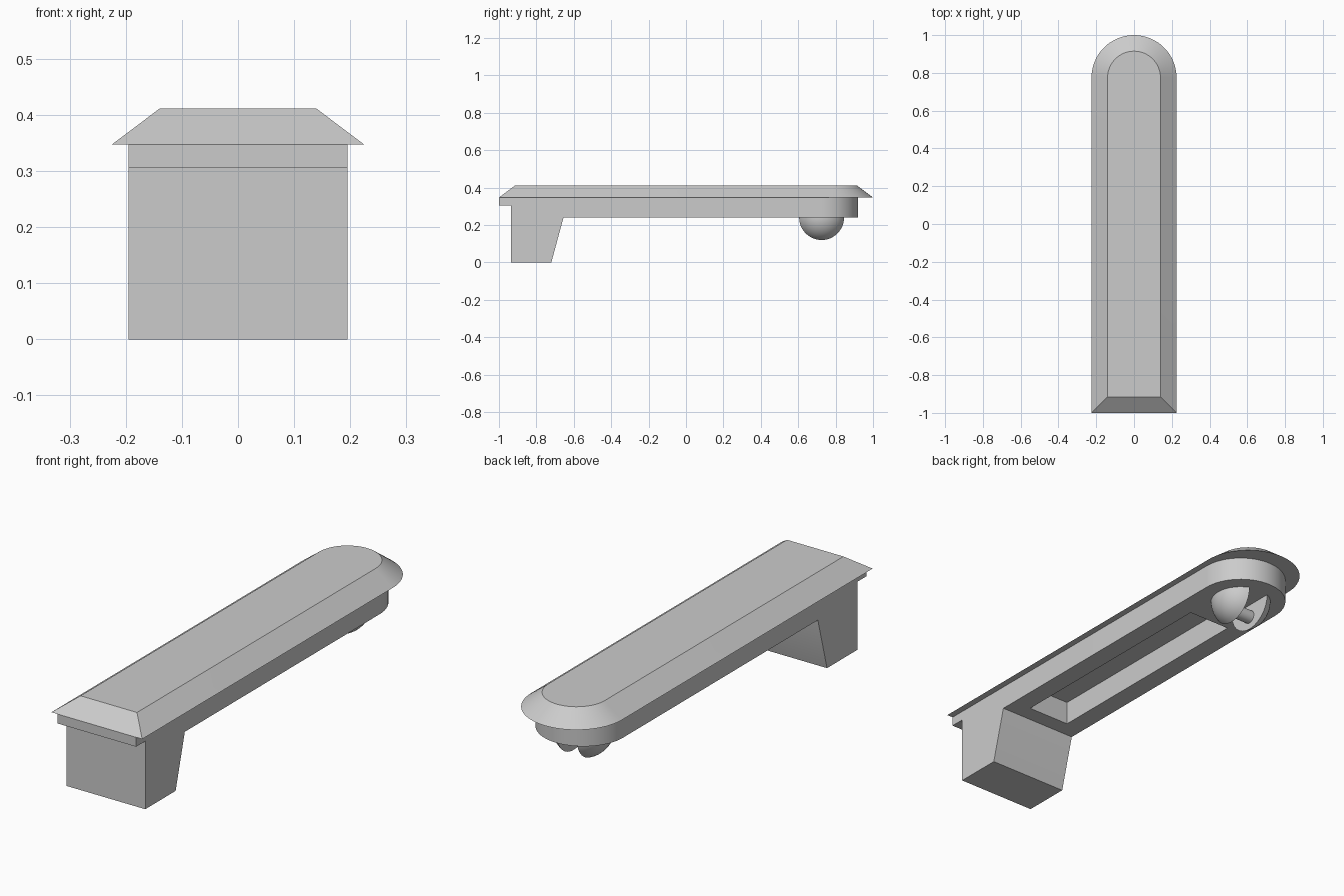
import bpy, bmesh, math
from mathutils import Vector, Matrix

old = bpy.data.objects.get("Cube")
if old:
    bpy.data.objects.remove(old)

grey = bpy.data.materials.new("plain_grey")
grey.use_nodes = True
grey.diffuse_color = (0.6, 0.6, 0.6, 1)
grey.node_tree.nodes["Principled BSDF"].inputs["Base Color"].default_value = (0.6, 0.6, 0.6, 1)

HALF = 0.195       # half width of the body
BELOW, ABOVE = 0.24, 0.347   # underside and top of the rail
BACK = 0.725       # centre of the rounded end


def finish(name, bm):
    bmesh.ops.recalc_face_normals(bm, faces=bm.faces)
    mesh = bpy.data.meshes.new(name)
    bm.to_mesh(mesh)
    bm.free()
    mesh.materials.append(grey)
    obj = bpy.data.objects.new(name, mesh)
    bpy.context.collection.objects.link(obj)
    bpy.ops.object.select_all(action="DESELECT")
    obj.select_set(True)
    bpy.context.view_layer.objects.active = obj
    bpy.ops.object.shade_smooth_by_angle(angle=math.radians(30))
    return obj


def tongue(half, front, centre, steps=32):
    """Plan outline: square front, half-round back."""
    arc = [(half * math.cos(math.pi * i / steps), centre + half * math.sin(math.pi * i / steps))
           for i in range(steps + 1)]
    return [(-half, front), (half, front)] + arc


def ring(bm, outline, z):
    return [bm.verts.new((x, y, z)) for x, y in outline]


def bridge(bm, a, b):
    for i in range(len(a)):
        j = (i + 1) % len(a)
        bm.faces.new((a[i], a[j], b[j], b[i]))


# Bevelled top cap
bm = bmesh.new()
low = ring(bm, tongue(0.225, -1.0, 0.775), ABOVE)
high = ring(bm, tongue(0.14, -0.915, 0.775), 0.411)
bridge(bm, low, high)
bm.faces.new(low)
bm.faces.new(high)
finish("top_cap", bm)

# Rail with a long pocket underneath, open up to the cap
bm = bmesh.new()
pocket = [(-0.105, -0.58), (0.105, -0.58), (0.105, 0.51), (-0.105, 0.51)]
edges = []
for outline in (tongue(HALF, -0.655, BACK), pocket):
    loop = ring(bm, outline, BELOW)
    edges += [bm.edges.new((loop[i - 1], loop[i])) for i in range(len(loop))]
bmesh.ops.triangle_fill(bm, use_beauty=True, edges=edges)
bmesh.ops.dissolve_limit(bm, angle_limit=0.01, verts=bm.verts, edges=bm.edges)
walls = bmesh.ops.extrude_face_region(bm, geom=list(bm.faces), use_keep_orig=True)
top = [g for g in walls["geom"] if isinstance(g, bmesh.types.BMVert)]
bmesh.ops.translate(bm, verts=top, vec=(0, 0, ABOVE - BELOW))
finish("rail", bm)

# Front foot with its small ledge, from a side profile
profile = [(-1, ABOVE), (-1, 0.305), (-0.935, 0.305), (-0.935, 0),
           (-0.72, 0), (-0.655, BELOW), (-0.655, ABOVE)]
bm = bmesh.new()
sides = [[bm.verts.new((x, y, z)) for y, z in profile] for x in (-HALF, HALF)]
bridge(bm, *sides)
for side in sides:
    bm.faces.new(side)
finish("front_foot", bm)

# Ball split into two halves, cut flat along the gap and at the rail
centre = Vector((0, BACK, BELOW))
for name, s in (("left_half_ball", 1), ("right_half_ball", -1)):
    bm = bmesh.new()
    bmesh.ops.create_uvsphere(bm, u_segments=48, v_segments=24, radius=0.13,
                              matrix=Matrix.Translation(centre) @ Matrix.Rotation(math.pi / 2, 4, "Y"))
    for point, normal in ((Vector((s * 0.05, 0, 0)), (-s, 0, 0)),
                          (centre + Vector((0, 0, 0.005)), (0, 0, 1))):
        bmesh.ops.bisect_plane(bm, geom=bm.verts[:] + bm.edges[:] + bm.faces[:],
                               plane_co=point, plane_no=normal, clear_outer=True)
        bmesh.ops.holes_fill(bm, edges=[e for e in bm.edges if e.is_boundary])
    finish(name, bm)

# Pin joining the two halves
bm = bmesh.new()
bmesh.ops.create_cone(bm, cap_ends=True, segments=24, radius1=0.03, radius2=0.03, depth=0.12,
                      matrix=Matrix.Translation((0, BACK, 0.18)) @ Matrix.Rotation(math.pi / 2, 4, "Y"))
finish("pin", bm)
